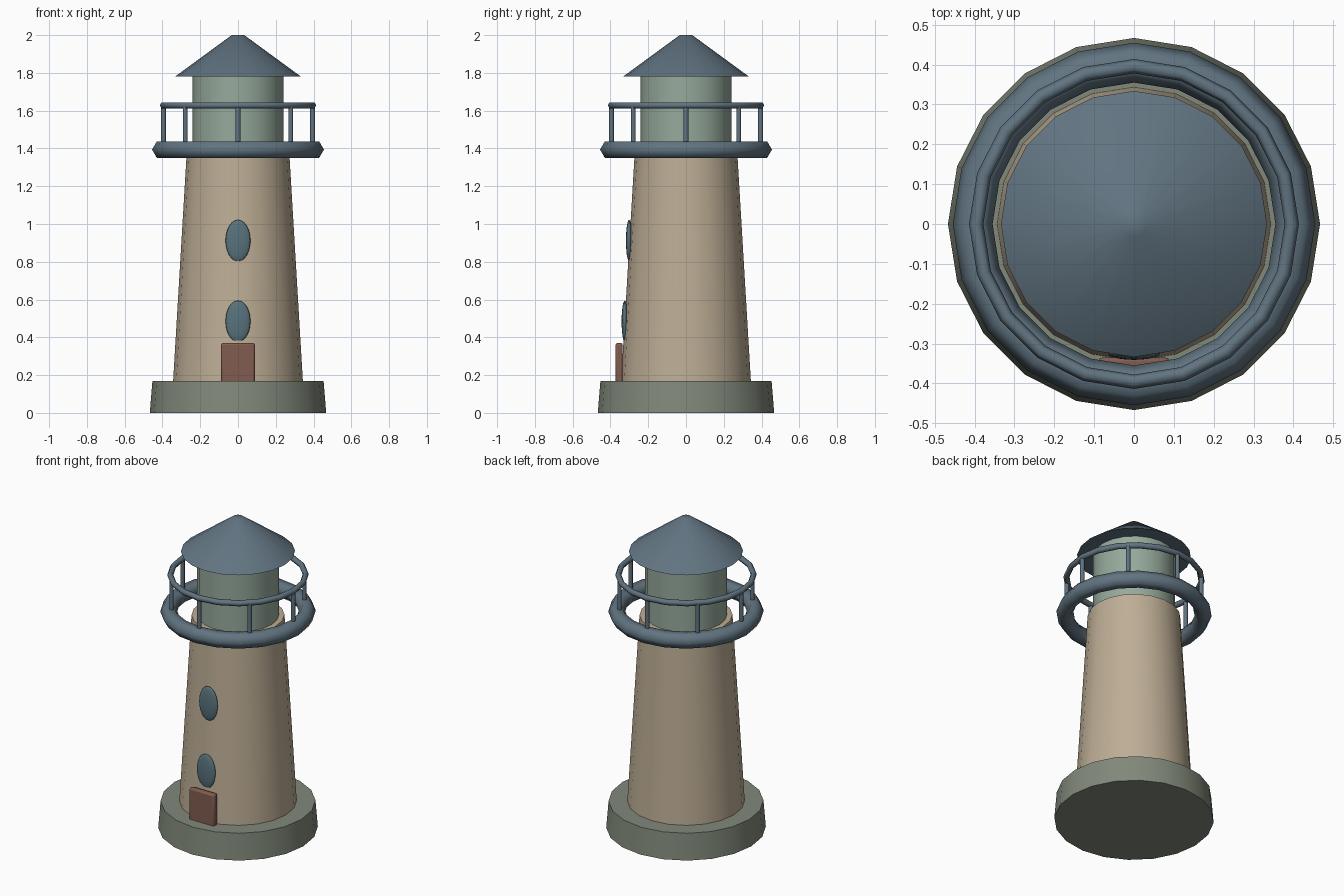
import bpy
from math import radians, sin, cos, pi

if "Cube" in bpy.data.objects:
    bpy.data.objects.remove(bpy.data.objects["Cube"])

SIDES = 20


def material(name, rgb):
    mat = bpy.data.materials.new(name)
    mat.diffuse_color = (*rgb, 1)
    mat.use_nodes = True
    mat.node_tree.nodes["Principled BSDF"].inputs["Base Color"].default_value = mat.diffuse_color
    return mat


STONE = material("stone", (0.22, 0.25, 0.195))
PLASTER = material("plaster", (0.51, 0.42, 0.30))
METAL = material("blue_metal", (0.12, 0.175, 0.22))
GLASS = material("lantern_glass", (0.305, 0.40, 0.33))
PANE = material("window_glass", (0.098, 0.17, 0.205))
WOOD = material("door_wood", (0.22, 0.107, 0.08))


def finish(name, mat, angle=65):
    ob = bpy.context.object
    ob.name = ob.data.name = name
    ob.data.materials.append(mat)
    bpy.ops.object.shade_smooth_by_angle(angle=radians(angle))
    return ob


def drum(name, mat, r1, r2, z1, z2, x=0, y=0, sides=SIDES):
    bpy.ops.mesh.primitive_cone_add(vertices=sides, radius1=r1, radius2=r2,
                                    depth=z2 - z1, location=(x, y, (z1 + z2) / 2))
    return finish(name, mat)


def ring(name, mat, major, minor, z):
    bpy.ops.mesh.primitive_torus_add(major_segments=SIDES, minor_segments=6,
                                     major_radius=major, minor_radius=minor,
                                     location=(0, 0, z))
    return finish(name, mat)


# Stacked tapered body
drum("base", STONE, 0.467, 0.453, 0, 0.17)
drum("tower", PLASTER, 0.344, 0.272, 0.16, 1.37)
drum("lantern_room", GLASS, 0.24, 0.24, 1.36, 1.79)
drum("roof", METAL, 0.334, 0.033, 1.78, 2.0)

# Gallery ring, handrail and posts
ring("gallery_ring", METAL, 0.405, 0.05, 1.394)
ring("handrail", METAL, 0.396, 0.018, 1.628)
for i in range(8):
    a = i * pi / 4
    drum(f"rail_post_{i + 1}", METAL, 0.013, 0.013, 1.40, 1.628,
         0.395 * cos(a), 0.395 * sin(a), sides=8)

# Oval windows set into the tower wall
for name, y, z in (("lower_window", -0.324, 0.485), ("upper_window", -0.301, 0.912)):
    bpy.ops.mesh.primitive_uv_sphere_add(segments=20, ring_count=12, radius=1,
                                         location=(0, y, z))
    bpy.context.object.scale = (0.066, 0.017, 0.11)
    bpy.ops.object.transform_apply(location=False, rotation=False, scale=True)
    finish(name, PANE)

# Door with softened edges
bpy.ops.mesh.primitive_cube_add(size=1, location=(0, -0.354, 0.265))
bpy.context.object.scale = (0.178, 0.038, 0.21)
bpy.ops.object.transform_apply(location=False, rotation=False, scale=True)
door = finish("door", WOOD, 40)
bevel = door.modifiers.new("soft_edges", 'BEVEL')
bevel.width = 0.01
bevel.segments = 2
